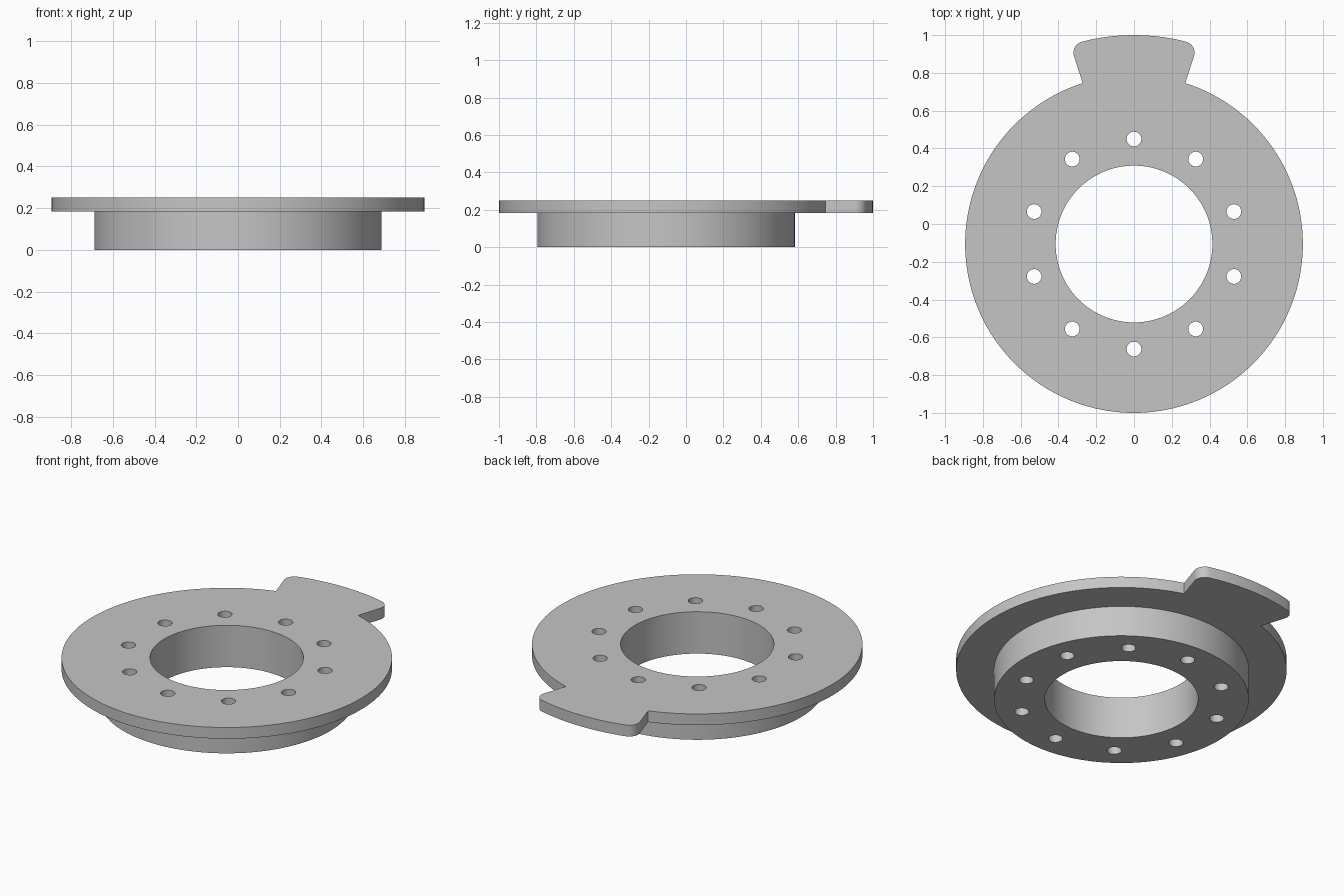
import bpy
import bmesh
from math import sin, cos, asin, radians, pi
from mathutils import Vector

cube = bpy.data.objects.get("Cube")
if cube:
    bpy.data.objects.remove(cube)

# Main dimensions
CENTRE_Y = -0.106
FLANGE_R, TAB_R, BOSS_R, BORE_R = 0.894, 1.106, 0.689, 0.415
HOLE_R, PITCH_R, HOLES = 0.039, 0.556, 10
LEDGE_Z, TOP_Z = 0.183, 0.25
TAB_ANGLE, FILLET = radians(17.7), 0.06


def polar(r, t):
    """Point at radius r, with the angle t measured clockwise from +y."""
    return Vector((r * sin(t), r * cos(t)))


def arc(r, start, end, steps, centre=Vector((0, 0))):
    return [centre + polar(r, start + (end - start) * i / steps)
            for i in range(steps + 1)]


def circle(r, steps, centre=Vector((0, 0))):
    return arc(r, 0, 2 * pi, steps, centre)[:-1]


def flange_outline():
    """Round flange with a flared, round-cornered tab at the back."""
    corner_r = TAB_R - FILLET
    corner_t = TAB_ANGLE - asin(FILLET / corner_r)
    half = arc(TAB_R, 0, corner_t, 12)
    half += arc(FILLET, corner_t, TAB_ANGLE + pi / 2, 12,
                polar(corner_r, corner_t))[1:]
    half += arc(FLANGE_R, TAB_ANGLE, pi, 72)
    return half + [Vector((-p.x, p.y)) for p in reversed(half[1:-1])]


bm = bmesh.new()


def wall(points, z0, z1):
    """Upright wall along a closed outline; returns its bottom and top edges."""
    rings = [[bm.verts.new((p.x, p.y + CENTRE_Y, z)) for p in points]
             for z in (z0, z1)]
    low, high = [], []
    for i in range(len(points)):
        j = (i + 1) % len(points)
        bm.faces.new((rings[0][i], rings[0][j], rings[1][j], rings[1][i]))
        low.append(bm.edges.get((rings[0][i], rings[0][j])))
        high.append(bm.edges.get((rings[1][i], rings[1][j])))
    return low, high


def cap(edges, direction):
    bmesh.ops.triangle_fill(bm, use_beauty=True, use_dissolve=False,
                            edges=edges, normal=(0, 0, direction))


# Flange rim, boss wall, bore and bolt holes
rim_low, rim_high = wall(flange_outline(), LEDGE_Z, TOP_Z)
boss_low, boss_high = wall(circle(BOSS_R, 128), 0, LEDGE_Z)
cut_low, cut_high = wall(circle(BORE_R, 96), 0, TOP_Z)
for k in range(HOLES):
    low, high = wall(circle(HOLE_R, 32, polar(PITCH_R, 2 * pi * k / HOLES)), 0, TOP_Z)
    cut_low += low
    cut_high += high

# Flat faces: top, underside of flange, bottom of boss
cap(rim_high + cut_high, 1)
cap(rim_low + boss_high, -1)
cap(boss_low + cut_low, -1)
bmesh.ops.recalc_face_normals(bm, faces=bm.faces)

mesh = bpy.data.meshes.new("flanged_ring")
bm.to_mesh(mesh)
bm.free()
ring = bpy.data.objects.new("flanged_ring", mesh)
bpy.context.collection.objects.link(ring)

# Plain grey finish
grey = bpy.data.materials.new("light grey")
grey.use_nodes = True
colour = (0.56, 0.56, 0.56, 1)
grey.diffuse_color = colour
grey.node_tree.nodes["Principled BSDF"].inputs["Base Color"].default_value = colour
mesh.materials.append(grey)

# Smooth round walls, crisp edges
bpy.ops.object.select_all(action="DESELECT")
ring.select_set(True)
bpy.context.view_layer.objects.active = ring
bpy.ops.object.shade_smooth_by_angle(angle=radians(30))
